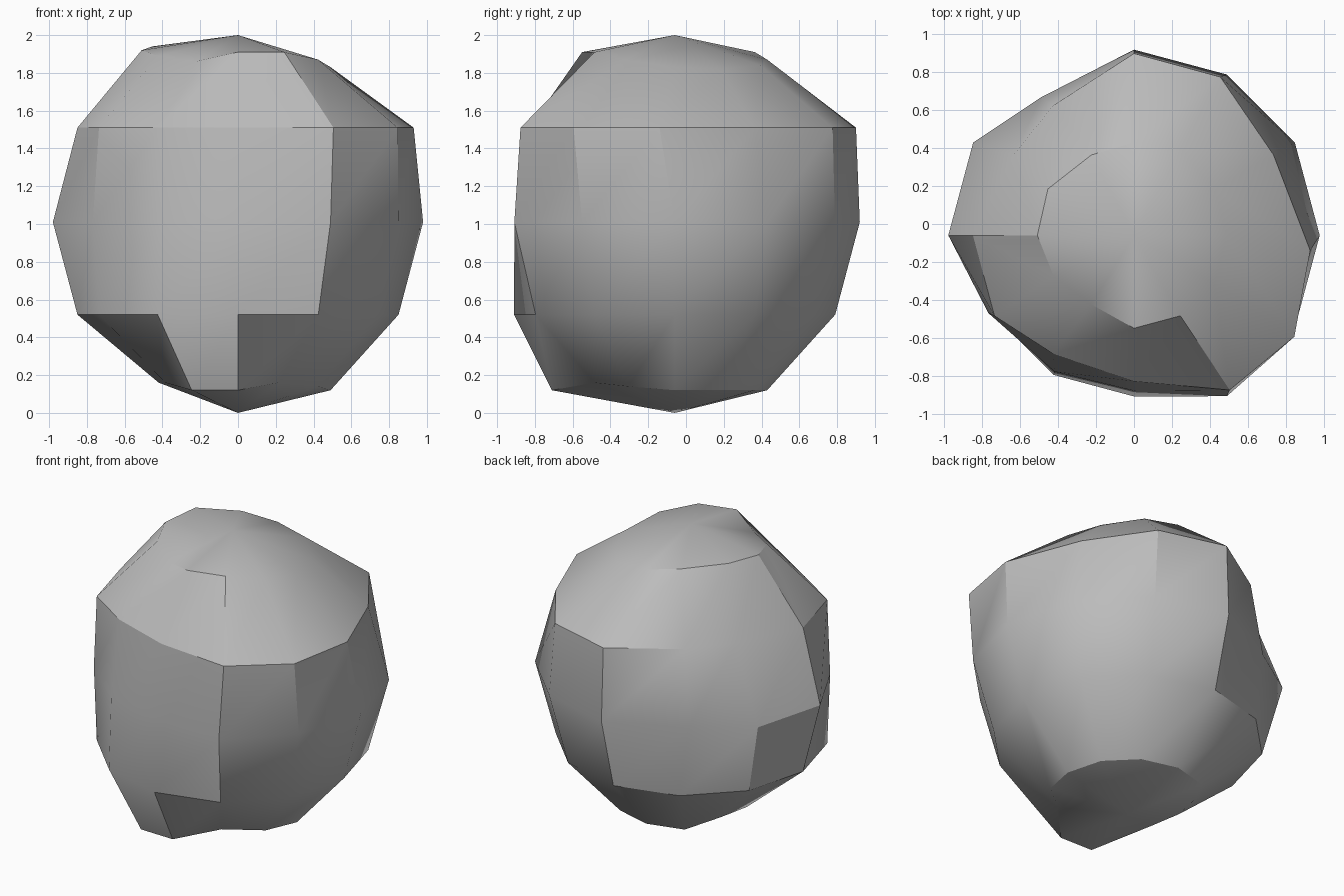
import bpy, bmesh, math
from mathutils import Vector

# Remove only the default cube
cube = bpy.data.objects.get("Cube")
if cube:
    bpy.data.objects.remove(cube, do_unlink=True)

SEGMENTS = 12
CENTRE = Vector((0, -0.06, 0))

# Dents and bumps: segment number (counted from +x) -> offset from the regular ring
foot_dents = {5: (.05, -.03, .04), 6: (.07, 0, .04), 7: (.04, .03, .04), 8: (0, -.22, 0),
              9: (0, -.16, 0), 10: (-.03, 0, .04), 11: (0, 0, .02)}
belly_dents = {4: (0, -.12, 0), 7: (.08, .08, 0), 8: (.07, .13, 0), 9: (0, .16, 0)}
shoulder_dents = {0: (.08, -.08, 0), 2: (.03, .1, 0), 3: (0, .11, 0), 4: (0, -.05, 0),
                  5: (.1, 0, 0), 8: (0, .11, 0), 9: (0, .08, 0), 10: (.08, -.08, 0),
                  11: (.11, -.11, 0)}
crown_dents = {0: (0, 0, -.08), 1: (0, 0, -.09), 2: (0, .03, -.07), 3: (0, 0, -.04),
               4: (.02, 0, 0), 5: (-.03, 0, .03), 6: (-.02, 0, .01), 7: (0, .03, -.02),
               8: (.02, .06, -.05), 11: (0, -.01, -.04)}


def add_ring(bm, radius, height, dents):
    """One ring of the boulder, with its dents applied."""
    ring = []
    for segment in range(SEGMENTS):
        angle = math.tau * segment / SEGMENTS
        point = CENTRE + Vector((radius * math.cos(angle), radius * math.sin(angle), height))
        ring.append(bm.verts.new(point + Vector(dents.get(segment, (0, 0, 0)))))
    return ring


def add_cap(bm, ring, height):
    """Close an end of the boulder with a fan of triangles."""
    pole = bm.verts.new(CENTRE + Vector((0, 0, height)))
    for segment in range(SEGMENTS):
        bm.faces.new((ring[segment], ring[(segment + 1) % SEGMENTS], pole))


# Boulder body: five rings joined by quads and closed at both poles
bm = bmesh.new()
rings = [add_ring(bm, radius, height, dents) for radius, height, dents in (
    (.49, .12, foot_dents),
    (.85, .52, {}),
    (.98, 1.01, belly_dents),
    (.85, 1.51, shoulder_dents),
    (.49, 1.91, crown_dents),
)]
for lower, upper in zip(rings, rings[1:]):
    for segment in range(SEGMENTS):
        following = (segment + 1) % SEGMENTS
        bm.faces.new((lower[segment], lower[following], upper[following], upper[segment]))
add_cap(bm, rings[0], 0)
add_cap(bm, rings[-1], 2)
bmesh.ops.recalc_face_normals(bm, faces=bm.faces)

mesh = bpy.data.meshes.new("boulder")
bm.to_mesh(mesh)
bm.free()
boulder = bpy.data.objects.new("boulder", mesh)
bpy.context.collection.objects.link(boulder)

# Plain grey stone
stone = bpy.data.materials.new("grey stone")
stone.use_nodes = True
colour = (.5, .5, .5, 1)
stone.diffuse_color = colour
stone.node_tree.nodes["Principled BSDF"].inputs["Base Color"].default_value = colour
mesh.materials.append(stone)

# Soft shading that keeps the hard ridges
bpy.ops.object.select_all(action="DESELECT")
boulder.select_set(True)
bpy.context.view_layer.objects.active = boulder
bpy.ops.object.shade_smooth_by_angle(angle=math.radians(30))
